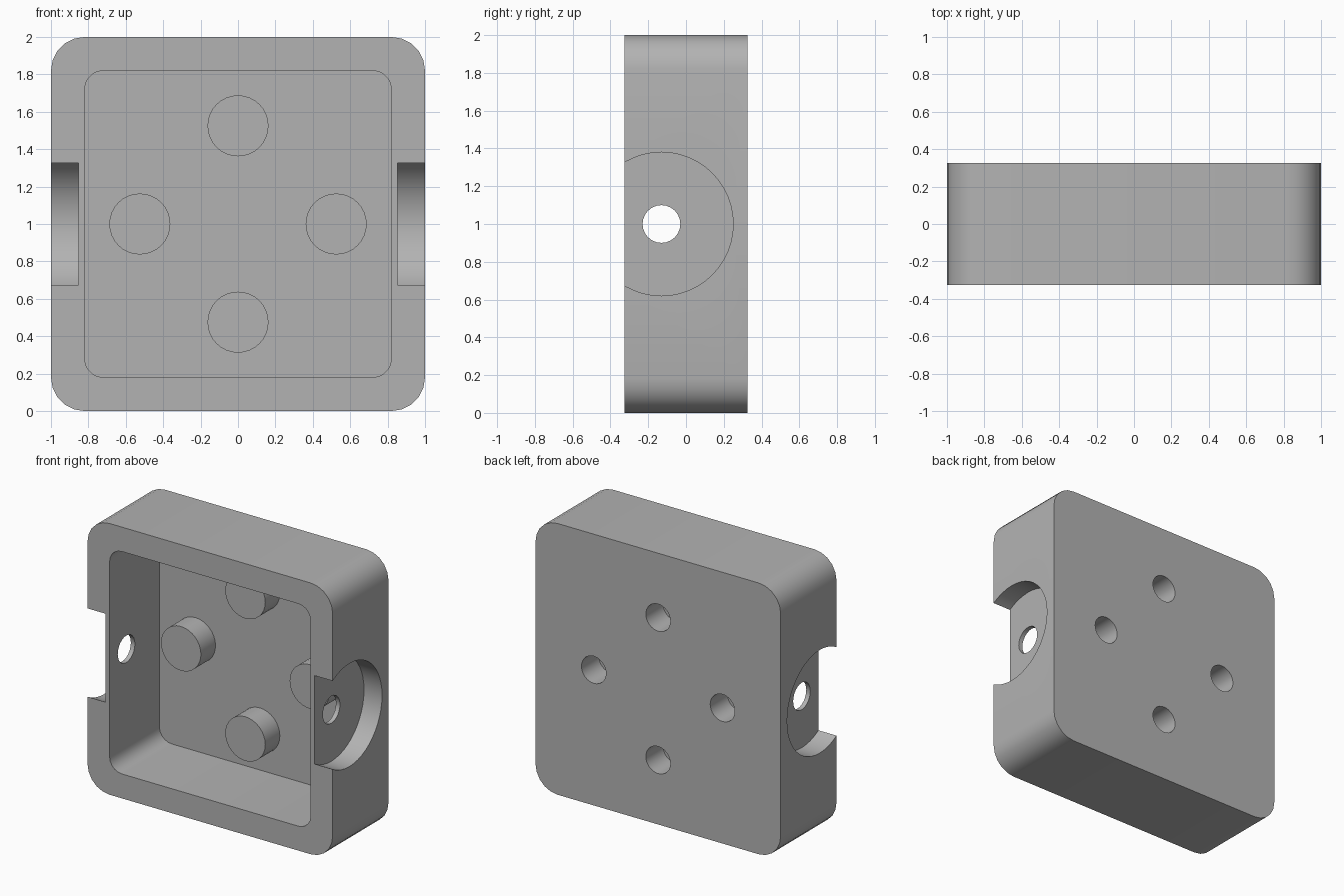
import bpy, bmesh, math
from mathutils import Matrix, Vector

cube = bpy.data.objects.get("Cube")
if cube:
    bpy.data.objects.remove(cube, do_unlink=True)

GREY = (0.45, 0.45, 0.45, 1.0)
grey = bpy.data.materials.new("plain_grey")
grey.use_nodes = True
grey.diffuse_color = GREY
grey.node_tree.nodes["Principled BSDF"].inputs["Base Color"].default_value = GREY

FRONT, BACK = -0.325, 0.325
FLOOR = 0.255       # inner face of the back wall
PEG_FRONT = 0.085
CENTRE = 1.0        # height of the middle


def finish(name, bm):
    bmesh.ops.recalc_face_normals(bm, faces=bm.faces)
    mesh = bpy.data.meshes.new(name)
    bm.to_mesh(mesh)
    bm.free()
    mesh.materials.append(grey)
    obj = bpy.data.objects.new(name, mesh)
    bpy.context.collection.objects.link(obj)
    return obj


def rounded_block(name, half, radius, y0, y1, steps=5):
    """Square with rounded corners, extruded along y."""
    bm = bmesh.new()
    verts = []
    inner = half - radius
    for corner, (sx, sz) in enumerate([(1, 1), (-1, 1), (-1, -1), (1, -1)]):
        for i in range(steps + 1):
            a = math.pi / 2 * (corner + i / steps)
            verts.append(bm.verts.new((sx * inner + radius * math.cos(a), y0,
                                       CENTRE + sz * inner + radius * math.sin(a))))
    face = bm.faces.new(verts)
    ext = bmesh.ops.extrude_face_region(bm, geom=[face])["geom"]
    bmesh.ops.translate(bm, vec=(0, y1 - y0, 0),
                        verts=[v for v in ext if isinstance(v, bmesh.types.BMVert)])
    return finish(name, bm)


def cylinder(name, radius, start, end, sides):
    start, end = Vector(start), Vector(end)
    axis = end - start
    turn = axis.to_track_quat('Z', 'Y').to_matrix().to_4x4()
    bm = bmesh.new()
    bmesh.ops.create_cone(bm, cap_ends=True, segments=sides, radius1=radius,
                          radius2=radius, depth=axis.length,
                          matrix=Matrix.Translation((start + end) / 2) @ turn)
    return finish(name, bm)


def combine(target, tool, operation):
    """Apply a boolean and discard the tool."""
    mod = target.modifiers.new("combine", 'BOOLEAN')
    mod.operation = operation
    mod.solver = 'EXACT'
    mod.object = tool
    tool.hide_render = True
    bpy.context.view_layer.update()
    graph = bpy.context.evaluated_depsgraph_get()
    mesh = bpy.data.meshes.new_from_object(target.evaluated_get(graph))
    target.modifiers.clear()
    target.data = mesh
    bpy.data.objects.remove(tool, do_unlink=True)


# Housing with open front
housing = rounded_block("housing", 1.0, 0.18, FRONT, BACK)
combine(housing, rounded_block("cavity", 0.82, 0.1, FRONT - 0.1, FLOOR), 'DIFFERENCE')

# Four pegs on the back wall, each hollowed by a blind hole from behind
for x, z in [(0.525, 0), (-0.525, 0), (0, 0.525), (0, -0.525)]:
    z += CENTRE
    combine(housing, cylinder("peg", 0.163, (x, PEG_FRONT, z), (x, FLOOR + 0.03, z), 32), 'UNION')
    combine(housing, cylinder("peg_hole", 0.1, (x, BACK - 0.2, z), (x, BACK + 0.1, z), 32), 'DIFFERENCE')

# Round recess and through hole on each side wall
PORT_Y = -0.13
for side in (1, -1):
    combine(housing, cylinder("recess", 0.38, (side * 0.853, PORT_Y, CENTRE),
                              (side * 1.1, PORT_Y, CENTRE), 48), 'DIFFERENCE')
    combine(housing, cylinder("port", 0.1, (side * 0.75, PORT_Y, CENTRE),
                              (side * 1.1, PORT_Y, CENTRE), 24), 'DIFFERENCE')

# Smooth curved walls, crisp edges
bpy.ops.object.select_all(action='DESELECT')
housing.select_set(True)
bpy.context.view_layer.objects.active = housing
bpy.ops.object.shade_smooth_by_angle(angle=math.radians(30))
